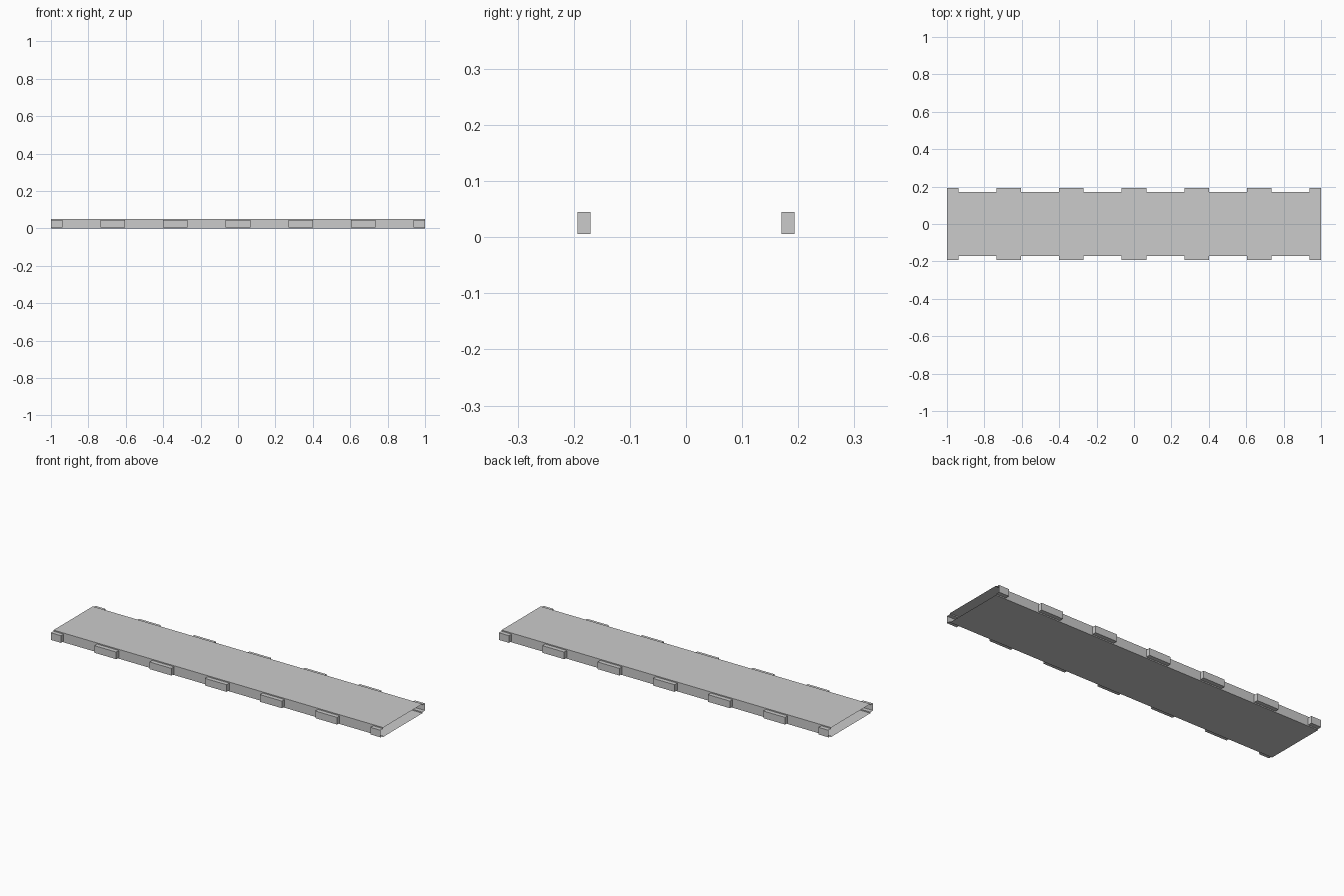
import bpy

if "Cube" in bpy.data.objects:
    bpy.data.objects.remove(bpy.data.objects["Cube"])

Y_IN, Y_OUT = 0.17, 0.193      # recessed and protruding wall planes
Z_LOW, Z_HIGH = 0.006, 0.045   # ribbed wall height
TOP = 0.051
PITCH, HALF_RIB = 0.335, 0.066


def make_mesh(name, quads):
    """Build one object from a list of four-corner faces."""
    verts = [v for q in quads for v in q]
    faces = [tuple(range(i * 4, i * 4 + 4)) for i in range(len(quads))]
    mesh = bpy.data.meshes.new(name)
    mesh.from_pydata(verts, [], faces)
    obj = bpy.data.objects.new(name, mesh)
    bpy.context.collection.objects.link(obj)
    return obj


def front_quad(x0, x1, y, z0, z1):
    return [(x0, y, z0), (x1, y, z0), (x1, y, z1), (x0, y, z1)]


def flat_quad(x0, x1, y0, y1, z):
    return [(x0, y0, z), (x1, y0, z), (x1, y1, z), (x0, y1, z)]


def end_quad(x, z0, z1):
    return [(x, -Y_OUT, z0), (x, -Y_IN, z0), (x, -Y_IN, z1), (x, -Y_OUT, z1)]


# thin top and bottom sheets, open at both ends
make_mesh("top_sheet", [flat_quad(-1, 1, -Y_IN, Y_IN, TOP)])
make_mesh("bottom_sheet", [flat_quad(-1, 1, -Y_IN, Y_IN, 0)[::-1]])

# raised ribs and recessed panels along the side
ribs, panels = [], []
for i in range(-3, 4):
    x0 = max(-1, i * PITCH - HALF_RIB)
    x1 = min(1, i * PITCH + HALF_RIB)
    ribs.append(front_quad(x0, x1, -Y_OUT, Z_LOW, Z_HIGH))
    ribs.append(flat_quad(x0, x1, -Y_OUT, -Y_IN, Z_HIGH))
    ribs.append(flat_quad(x0, x1, -Y_OUT, -Y_IN, Z_LOW)[::-1])
    if i < 3:
        ribs.append(end_quad(x1, Z_LOW, Z_HIGH))
        nxt = (i + 1) * PITCH - HALF_RIB
        panels.append(front_quad(x1, nxt, -Y_IN, Z_LOW, Z_HIGH)[::-1])
    if i > -3:
        ribs.append(end_quad(x0, Z_LOW, Z_HIGH)[::-1])

# narrow lips joining the sheets to the side walls
lips = [front_quad(-1, 1, -Y_IN, 0, Z_LOW), front_quad(-1, 1, -Y_IN, Z_HIGH, TOP)]


def half_turn(quads):
    """Opposite side: turn the parts half way round the z axis."""
    return [[(-x, -y, z) for x, y, z in q] for q in quads]


for name, quads in (("side_ribs", ribs), ("recessed_panels", panels), ("edge_lips", lips)):
    make_mesh("front_" + name, quads)
    make_mesh("back_" + name, half_turn(quads))
